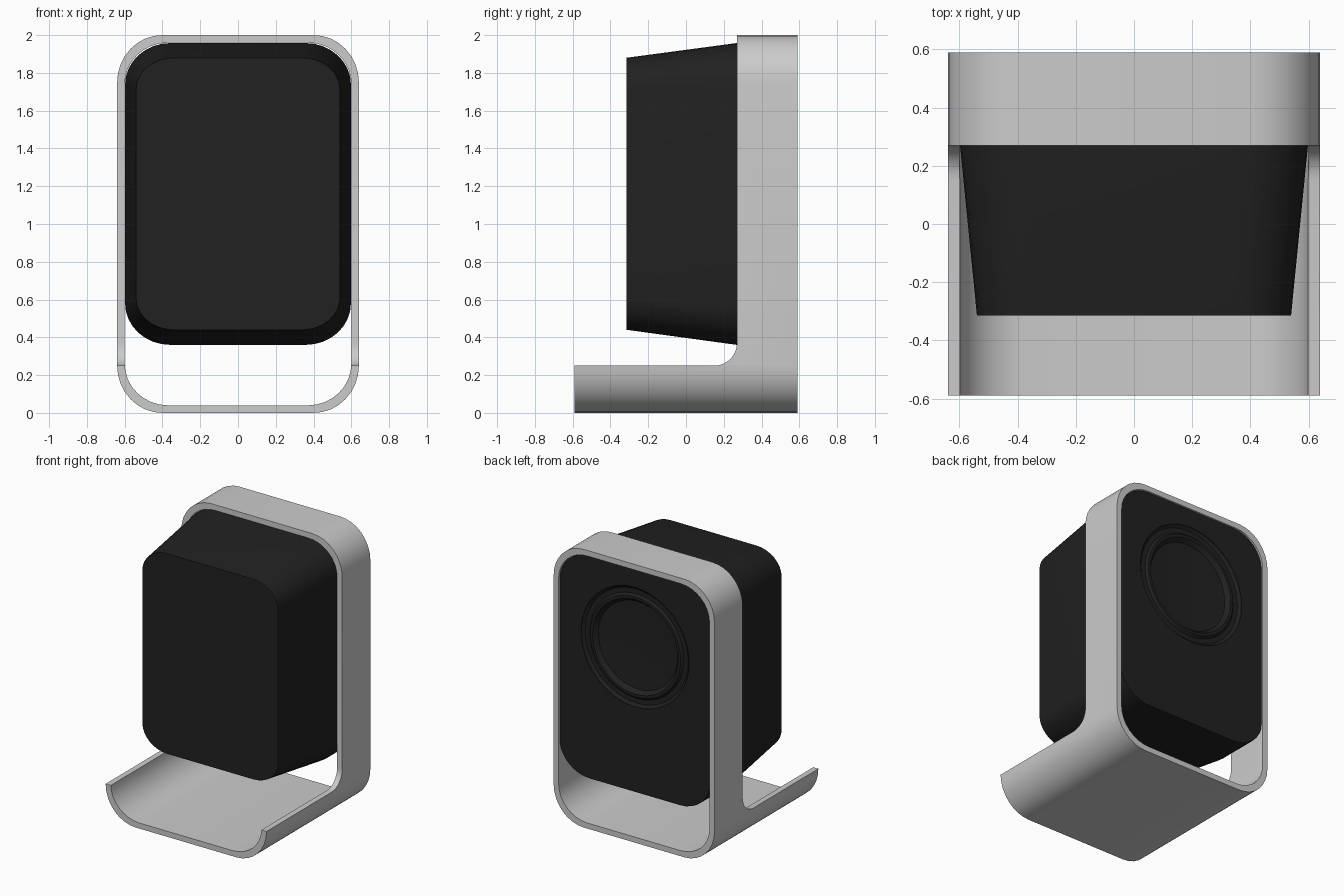
import bpy, bmesh
from math import sin, cos, pi

if "Cube" in bpy.data.objects:
    bpy.data.objects.remove(bpy.data.objects["Cube"])

SEG = 8


def rounded_rect(hx, z0, z1, rx, rz):
    """Closed outline in the XZ plane, counter-clockwise."""
    pts = []
    corners = [(hx - rx, z1 - rz, 0), (-hx + rx, z1 - rz, 1),
               (-hx + rx, z0 + rz, 2), (hx - rx, z0 + rz, 3)]
    for cx, cz, q in corners:
        for i in range(SEG + 1):
            a = (q + i / SEG) * pi / 2
            pts.append((cx + rx * cos(a), cz + rz * sin(a)))
    return pts


def make_object(name, bm):
    bmesh.ops.recalc_face_normals(bm, faces=bm.faces)
    mesh = bpy.data.meshes.new(name)
    bm.to_mesh(mesh)
    bm.free()
    obj = bpy.data.objects.new(name, mesh)
    bpy.context.collection.objects.link(obj)
    return obj


def loft(name, loops, closed=False):
    """Bridge successive loops of 3D points; cap the ends or join them."""
    bm = bmesh.new()
    rings = [[bm.verts.new(p) for p in loop] for loop in loops]
    n = len(rings[0])
    pairs = list(zip(rings, rings[1:]))
    if closed:
        pairs.append((rings[-1], rings[0]))
    else:
        bm.faces.new(rings[0])
        bm.faces.new(rings[-1])
    for a, b in pairs:
        for i in range(n):
            j = (i + 1) % n
            bm.faces.new((a[i], a[j], b[j], b[i]))
    return make_object(name, bm)


def boolean(obj, cutter, op):
    mod = obj.modifiers.new(op, 'BOOLEAN')
    mod.object, mod.operation, mod.solver = cutter, op, 'EXACT'
    bpy.context.view_layer.objects.active = obj
    bpy.ops.object.modifier_apply(modifier=mod.name)
    bpy.data.objects.remove(cutter)


def smooth(obj, angle=0.6):
    bpy.ops.object.select_all(action='DESELECT')
    obj.select_set(True)
    bpy.context.view_layer.objects.active = obj
    bpy.ops.object.shade_smooth_by_angle(angle=angle)


def at_y(outline, y):
    return [(x, y, z) for x, z in outline]


# Stand: rounded band trimmed to an L-shaped side profile
outer = rounded_rect(0.64, 0, 2, 0.24, 0.25)
inner = rounded_rect(0.6, 0.04, 1.96, 0.23, 0.22)
stand = loft("stand_frame", [at_y(outer, -0.59), at_y(outer, 0.59),
                             at_y(inner, 0.59), at_y(inner, -0.59)], closed=True)
side = [(-0.8, 0.25)]
for i in range(SEG + 1):
    a = -pi / 2 + i / SEG * pi / 2
    side.append((0.15 + 0.12 * cos(a), 0.37 + 0.12 * sin(a)))
side += [(0.27, 2.2), (-0.8, 2.2)]
trim = loft("stand_trim", [[(x, y, z) for y, z in side] for x in (-1, 1)])
trim.hide_render = True
boolean(stand, trim, 'DIFFERENCE')
smooth(stand)

# Speaker body: tapered front, straight section held by the frame
back = rounded_rect(0.598, 0.36, 1.958, 0.24, 0.22)
front = rounded_rect(0.54, 0.44, 1.88, 0.2, 0.17)
body = loft("speaker_body", [at_y(front, -0.315), at_y(back, 0.27), at_y(back, 0.58)])

# Round driver recess on the back: outer groove, raised rim, shallow dish
profile = [(0.43, 0.7), (0.43, 0.575), (0.41, 0.56), (0.375, 0.56),
           (0.36, 0.575), (0.34, 0.575), (0.315, 0.545), (0.15, 0.535), (0.03, 0.533)]
recess = loft("driver_recess", [
    [(r * cos(2 * pi * i / 48), y, 1.4 + r * sin(2 * pi * i / 48)) for i in range(48)]
    for r, y in profile])
recess.hide_render = True
boolean(body, recess, 'DIFFERENCE')
smooth(body, 0.45)

black = bpy.data.materials.new("black_plastic")
black.diffuse_color = (0.015, 0.015, 0.015, 1)
black.use_nodes = True
black.node_tree.nodes["Principled BSDF"].inputs["Base Color"].default_value = black.diffuse_color
body.data.materials.clear()
body.data.materials.append(black)
